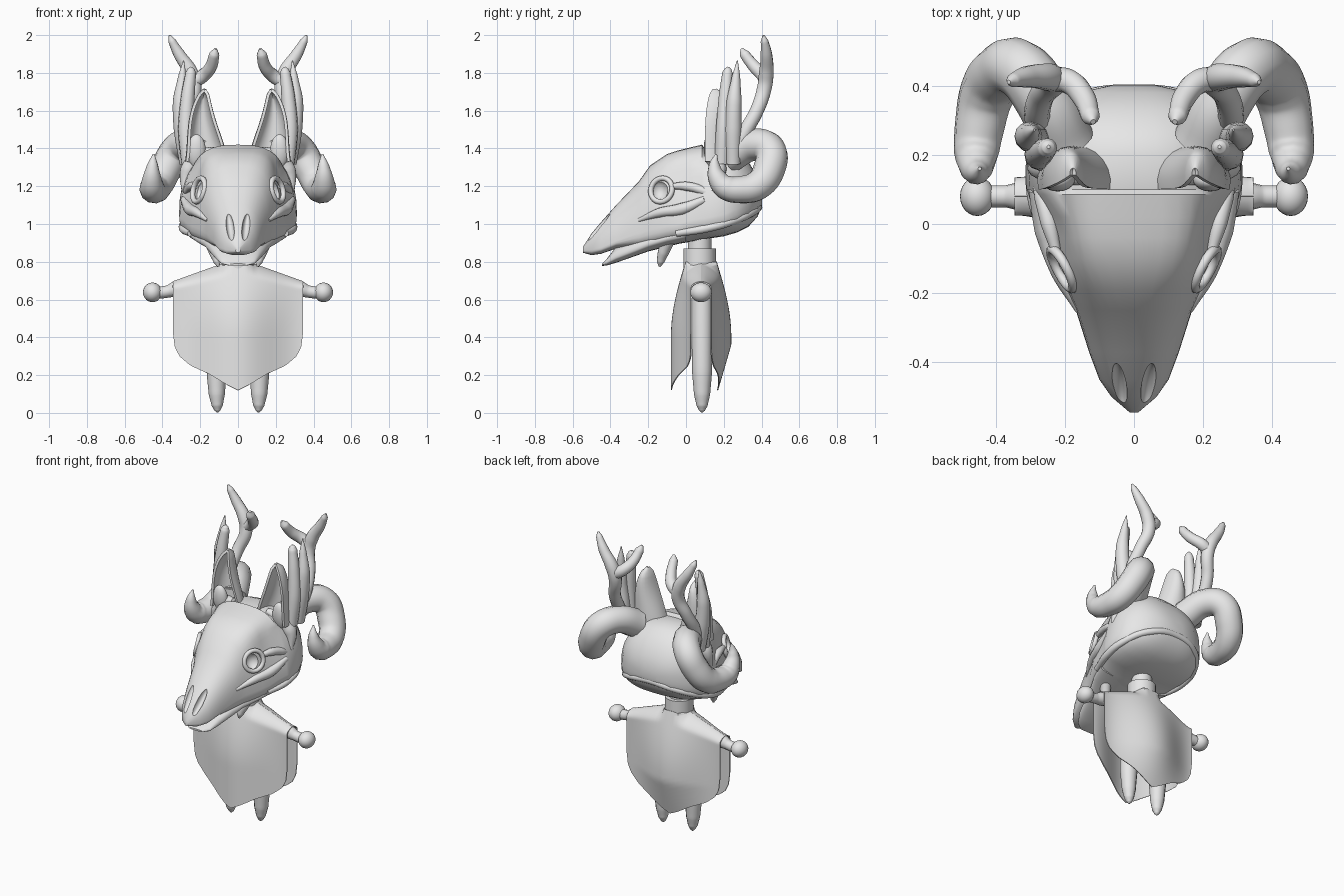
import bpy, bmesh
from math import sin, cos, pi, radians

cube = bpy.data.objects.get("Cube")
if cube:
    bpy.data.objects.remove(cube, do_unlink=True)

clay = bpy.data.materials.new("pale_grey")
clay.use_nodes = True
clay.diffuse_color = (0.8, 0.8, 0.8, 1)
clay.node_tree.nodes["Principled BSDF"].inputs["Base Color"].default_value = (0.8, 0.8, 0.8, 1)

SIDES = (("left_", 1), ("right_", -1))


def activate(obj):
    bpy.ops.object.select_all(action='DESELECT')
    obj.select_set(True)
    bpy.context.view_layer.objects.active = obj


def finish(obj, angle=40):
    obj.data.materials.clear()
    obj.data.materials.append(clay)
    activate(obj)
    bpy.ops.object.shade_smooth_by_angle(angle=radians(angle))
    return obj


def apply(obj, kind, **settings):
    mod = obj.modifiers.new("shape", kind)
    for key, value in settings.items():
        setattr(mod, key, value)
    activate(obj)
    bpy.ops.object.modifier_apply(modifier=mod.name)


def mesh_from_rows(name, rows, closed=False):
    """Skin rows of points; closed rows become a capped loft."""
    bm = bmesh.new()
    grid = [[bm.verts.new(p) for p in row] for row in rows]
    n = len(grid[0])
    for a, b in zip(grid, grid[1:]):
        for i in range(n if closed else n - 1):
            j = (i + 1) % n
            bm.faces.new((a[i], a[j], b[j], b[i]))
    if closed:
        bm.faces.new(grid[0])
        bm.faces.new(grid[-1])
    bmesh.ops.recalc_face_normals(bm, faces=bm.faces)
    mesh = bpy.data.meshes.new(name)
    bm.to_mesh(mesh)
    bm.free()
    obj = bpy.data.objects.new(name, mesh)
    bpy.context.collection.objects.link(obj)
    return obj


def loft(name, stations, n=40):
    """Each station is y, half width, top, bottom, height of widest point."""
    rows = []
    for y, w, top, bot, mid in stations:
        boxy = .84 - .2 * max(0, 1 - ((y + .06) / .22) ** 2)   # squarer forehead
        hollow = .17 * max(0, 1 - ((y + .02) / .14) ** 2)      # sunken temples
        row = []
        for i in range(n):
            c, s = cos(2 * pi * i / n), sin(2 * pi * i / n)
            e = boxy if s > 0 else .72
            x = w * abs(c) ** e * (1 if c > 0 else -1)
            x *= 1 - hollow * max(0, sin(pi * s))
            z = mid + ((top - mid) if s > 0 else (bot - mid)) * abs(s) ** e
            row.append((x, y, z))
        rows.append(row)
    return mesh_from_rows(name, rows, closed=True)


def tube(name, points, side=1):
    """Smooth tapered tube through points of x, y, z, radius."""
    cu = bpy.data.curves.new(name, 'CURVE')
    cu.dimensions = '3D'
    cu.bevel_depth = 1
    cu.bevel_resolution = 4
    cu.resolution_u = 8
    cu.use_fill_caps = True
    sp = cu.splines.new('BEZIER')
    sp.bezier_points.add(len(points) - 1)
    for bp, (x, y, z, r) in zip(sp.bezier_points, points):
        bp.co = (x * side, y, z)
        bp.radius = r
        bp.handle_left_type = bp.handle_right_type = 'AUTO'
    obj = bpy.data.objects.new(name, cu)
    bpy.context.collection.objects.link(obj)
    activate(obj)
    bpy.ops.object.convert(target='MESH')
    return finish(bpy.context.object, 50)


def ball(name, loc, scale, rot=(0, 0, 0)):
    bpy.ops.mesh.primitive_uv_sphere_add(segments=24, ring_count=14, radius=1, location=loc, rotation=rot)
    obj = bpy.context.object
    obj.name = name
    obj.scale = scale
    return finish(obj)


# Skull, with the eye sockets and nose slots cut out
skull = loft("skull", [
    (-0.545, .012, .88, .848, .86), (-0.5, .065, .95, .835, .865), (-0.45, .1, 1.01, .842, .875),
    (-0.37, .13, 1.1, .87, .91), (-0.25, .168, 1.225, .865, .95), (-0.19, .195, 1.31, .87, .97),
    (-0.1, .245, 1.37, .885, .99), (-0.04, .268, 1.39, .895, 1.0), (0.02, .287, 1.405, .905, 1.02),
    (0.085, .305, 1.42, .92, 1.03), (0.1, .31, 1.4, .92, 1.03), (0.2, .312, 1.415, .935, 1.05),
    (0.27, .29, 1.385, .955, 1.08), (0.33, .24, 1.33, .985, 1.11), (0.38, .16, 1.25, 1.04, 1.13),
    (0.402, .06, 1.17, 1.1, 1.13)])
cutters = []
for tag, s in SIDES:
    cutters.append(ball("eye_cutter", (s * .225, -.145, 1.18), (.06, .05, .058)))
    cutters.append(ball("nose_cutter", (s * .043, -.475, .985), (.022, .034, .1), (-.75, s * .12, 0)))
for c in cutters:
    apply(skull, 'BOOLEAN', operation='DIFFERENCE', solver='EXACT', object=c)
    bpy.data.objects.remove(c, do_unlink=True)
finish(skull, 35)

# Lower jaw, open only at its tip
finish(loft("lower_jaw", [
    (-0.445, .05, .79, .778, .784), (-0.42, .09, .815, .78, .797), (-0.37, .12, .88, .795, .83),
    (-0.27, .155, .93, .83, .87), (-0.2, .18, .95, .855, .90), (-0.1, .23, .98, .88, .93),
    (0, .265, 1.0, .905, .95)]))

# Lip around the lower back of the skull
rim = [(.25, -.05, .95, .018), (.29, .1, .975, .022), (.275, .23, 1.01, .022), (.18, .345, 1.06, .022)]
tube("skull_rim", rim + [(0, .382, 1.09, .022)] + [(-x, y, z, r) for x, y, z, r in reversed(rim)])

for tag, s in SIDES:
    # Raised eye rim, cheekbone, brow and jaw spike
    bpy.ops.mesh.primitive_torus_add(major_radius=.064, minor_radius=.014, major_segments=28, minor_segments=10,
                                     location=(s * .208, -.13, 1.18),
                                     rotation=(0, radians(78), radians(-28 if s > 0 else 208)))
    bpy.context.object.name = tag + "eye_rim"
    finish(bpy.context.object)
    tube(tag + "cheekbone", [(.16, -.25, 1.02, .01), (.215, -.14, 1.06, .025), (.255, -.02, 1.08, .032),
                             (.285, .1, 1.13, .02)], s)
    tube(tag + "temple_ridge", [(.225, -.08, 1.2, .014), (.245, 0, 1.2, .024), (.265, .08, 1.18, .024),
                                (.285, .16, 1.14, .012)], s)
    tube(tag + "brow", [(.12, .13, 1.39, .02), (.2, .155, 1.355, .045), (.262, .17, 1.285, .045),
                        (.285, .15, 1.17, .015)], s)
    tube(tag + "jaw_spike", [(.15, -.09, .92, .035), (.125, -.12, .85, .03), (.11, -.135, .8, .02),
                             (.105, -.14, .775, .006)], s)
    ball(tag + "brow_nub", (s * .22, .13, 1.385), (.05, .035, .09), (.1, 0, 0))

    # Cupped ear
    rows = []
    for i in range(15):
        t = i / 14
        w = .105 * (1 - t) ** .62 + .002
        depth = .012 + .08 * (1 - t ** 5) ** .5
        cx, cy, cz = .165 + .03 * sin(pi * t) * t + .012 * t, .125 + .02 * t ** 4, 1.33 + .38 * t
        rows.append([(s * (cx + w * sin(a)), cy + depth * cos(a), cz)
                     for a in (radians(-105 + 17.5 * k) for k in range(13))])
    ear = mesh_from_rows(tag + "ear", rows)
    apply(ear, 'SOLIDIFY', thickness=.016, offset=0)
    finish(ear)

    # Blunt horn and pointed horn standing behind the ear
    tube(tag + "blunt_horn", [(.26, .19, 1.32, .04), (.275, .2, 1.5, .042), (.265, .21, 1.68, .036),
                              (.25, .22, 1.8, .028), (.248, .222, 1.82, .019), (.247, .223, 1.832, .005)], s)
    tube(tag + "pointed_horn", [(.27, .25, 1.32, .04), (.295, .25, 1.5, .045), (.305, .255, 1.65, .04),
                                (.295, .265, 1.78, .022), (.288, .272, 1.865, .003)], s)

    # Forked antler
    tube(tag + "antler", [(.26, .26, 1.36, .04), (.28, .31, 1.48, .038), (.265, .375, 1.6, .037),
                          (.232, .415, 1.72, .04), (.25, .425, 1.8, .04), (.312, .425, 1.9, .031),
                          (.35, .415, 1.97, .02), (.362, .41, 1.998, .006)], s)
    tube(tag + "antler_branch", [(.24, .42, 1.75, .036), (.185, .41, 1.785, .036), (.145, .365, 1.83, .033),
                                 (.125, .31, 1.9, .027), (.118, .295, 1.928, .008)], s)

    # Curled ram horn
    tube(tag + "curled_horn", [(.2, .23, 1.36, .09), (.26, .36, 1.42, .085), (.325, .445, 1.39, .085),
                               (.382, .44, 1.29, .084), (.424, .38, 1.205, .08), (.445, .29, 1.182, .073),
                               (.455, .21, 1.195, .066), (.456, .165, 1.245, .05), (.452, .15, 1.31, .03),
                               (.446, .16, 1.37, .005)], s)

    # Arm, hand and leg
    tube(tag + "arm", [(0, .08, .73, .04), (.2, .08, .69, .045), (.33, .08, .655, .042), (.37, .08, .643, .032),
                       (.43, .08, .635, .032)], s)
    ball(tag + "hand", (s * .453, .08, .638), (.05, .057, .052))
    tube(tag + "leg", [(.09, .085, .7, .055), (.105, .085, .45, .055), (.113, .085, .22, .053),
                       (.112, .085, .1, .043), (.11, .085, .04, .03), (.109, .085, .013, .016),
                       (.109, .085, .002, .004)], s)

# Torso, neck and collar
tube("torso", [(0, .085, .35, .06), (0, .085, .4, .09), (0, .085, .65, .09), (0, .08, .76, .07)])
for name, r, z0, z1 in (("neck", .062, .7, 1.0), ("collar", .086, .7, .87)):
    bpy.ops.mesh.primitive_cylinder_add(vertices=32, radius=r, depth=z1 - z0, location=(0, .072, (z0 + z1) / 2))
    bpy.context.object.name = name
    finish(bpy.context.object)


# Poncho: two hanging panels joined along the shoulders
def hem(x):
    knots = [(0, .12), (.06, .15), (.15, .205), (.25, .25), (.31, .3), (.335, .35), (.346, .44)]
    for (x0, z0), (x1, z1) in zip(knots, knots[1:]):
        if x <= x1:
            return z0 + (z1 - z0) * (x - x0) / (x1 - x0)
    return knots[-1][1]


for name, direction in (("front_panel", -1), ("back_panel", 1)):
    rows = []
    for i in range(33):
        v = (i / 32) ** 1.5
        row = []
        for k in range(-20, 21):
            u = sin(k / 20 * pi / 2)
            x, ax = .345 * u, abs(.345 * u)
            top = .8 - .36 * max(0, ax - .05)
            z = top + (hem(ax) - top) * v
            middle = .08 + .077 * sin(min(1, max(0, (.8 - z) / .4)) * pi / 2)
            if direction > 0:
                middle -= .07 * max(0, (.36 - z) / .24)
            d = .052 + (middle - .052) * (.5 + .5 * cos(u * pi))
            if ax > .07:
                d *= sin(min(1, v / .12) * pi / 2) ** .6
            row.append((x, .08 + direction * d, z))
        rows.append(row)
    panel = mesh_from_rows(name, rows)
    apply(panel, 'SOLIDIFY', thickness=.006, offset=0)
    finish(panel, 50)
